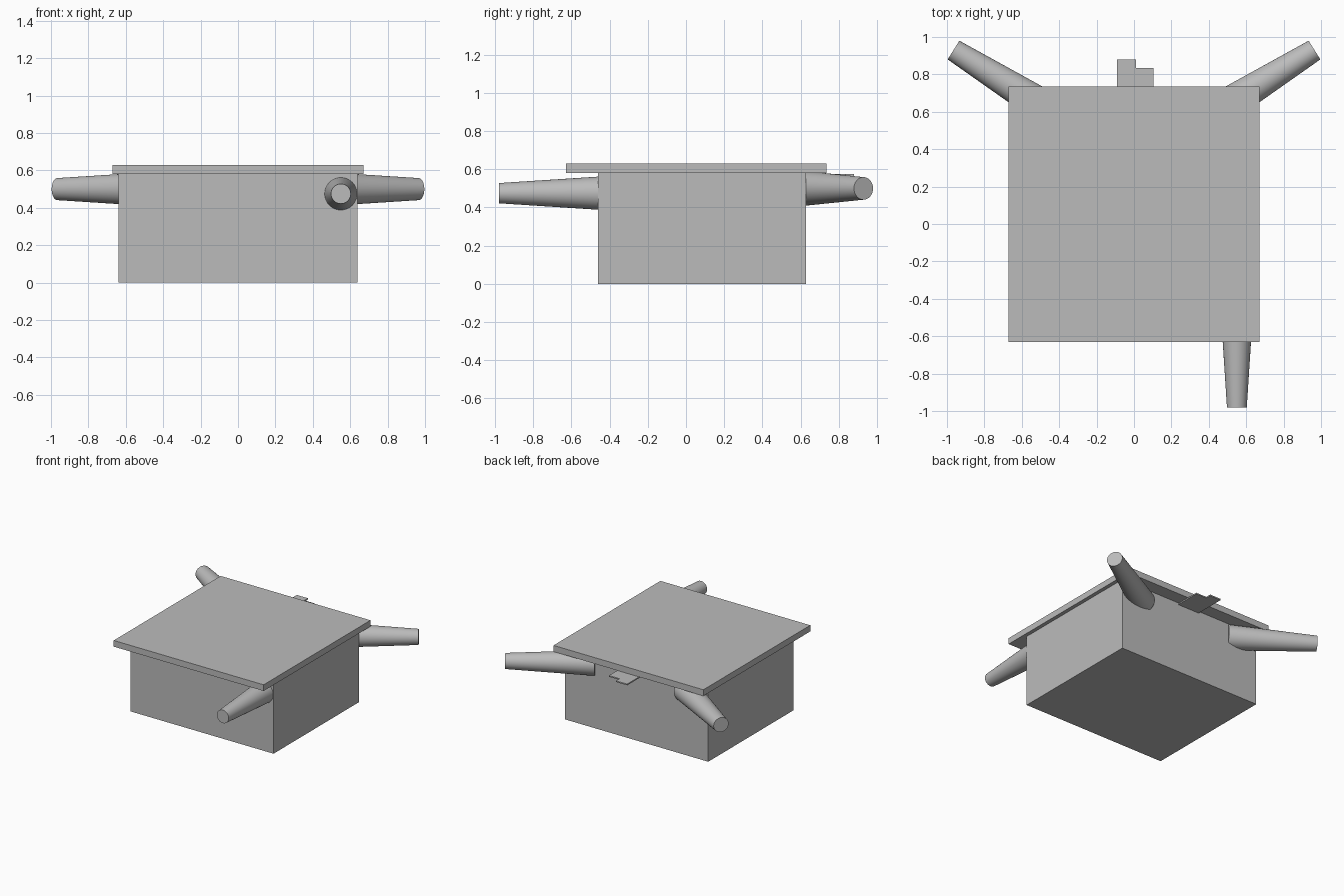
import bpy
import bmesh
import math
from mathutils import Vector

cube = bpy.data.objects.get("Cube")
if cube:
    bpy.data.objects.remove(cube, do_unlink=True)

grey = bpy.data.materials.new("plain_grey")
grey.use_nodes = True
colour = (0.5, 0.5, 0.5, 1)
grey.diffuse_color = colour
grey.node_tree.nodes["Principled BSDF"].inputs["Base Color"].default_value = colour


def prism(name, outline, z0, z1):
    """Extrude a flat outline from z0 up to z1."""
    bm = bmesh.new()
    face = bm.faces.new([bm.verts.new((x, y, z0)) for x, y in outline])
    new = bmesh.ops.extrude_face_region(bm, geom=[face])["geom"]
    top = [v for v in new if isinstance(v, bmesh.types.BMVert)]
    bmesh.ops.translate(bm, verts=top, vec=(0, 0, z1 - z0))
    bmesh.ops.recalc_face_normals(bm, faces=bm.faces)
    mesh = bpy.data.meshes.new(name)
    bm.to_mesh(mesh)
    bm.free()
    mesh.materials.append(grey)
    obj = bpy.data.objects.new(name, mesh)
    bpy.context.collection.objects.link(obj)
    return obj


def block(name, x, y0, y1, z0, z1):
    return prism(name, [(-x, y0), (x, y0), (x, y1), (-x, y1)], z0, z1)


def spout(name, base, tip, r_base, r_tip):
    """Tapered round pipe from base to tip."""
    base, tip = Vector(base), Vector(tip)
    axis = tip - base
    bpy.ops.mesh.primitive_cone_add(vertices=48, radius1=r_base, radius2=r_tip,
                                    depth=axis.length, location=(base + tip) / 2,
                                    rotation=axis.to_track_quat('Z', 'Y').to_euler())
    obj = bpy.context.object
    obj.name = name
    obj.data.materials.append(grey)
    bpy.ops.object.shade_smooth_by_angle(angle=math.radians(35))


# Body and overhanging lid
block("body", 0.64, -0.46, 0.63, 0, 0.58)
block("lid", 0.67, -0.63, 0.735, 0.58, 0.63)

# Stepped tab under the rear edge of the lid
prism("rear_tab", [(-0.09, 0.62), (0.105, 0.62), (0.105, 0.835),
                   (0.01, 0.835), (0.01, 0.88), (-0.09, 0.88)], 0.566, 0.576)

# Front spout and mirrored pair of rear spouts
spout("front_spout", (0.55, -0.44, 0.475), (0.55, -0.98, 0.475), 0.088, 0.053)
for side, label in ((1, "left"), (-1, "right")):
    spout("rear_spout_" + label, (side * 0.405, 0.58, 0.5),
          (side * 0.965, 0.93, 0.5), 0.095, 0.059)
